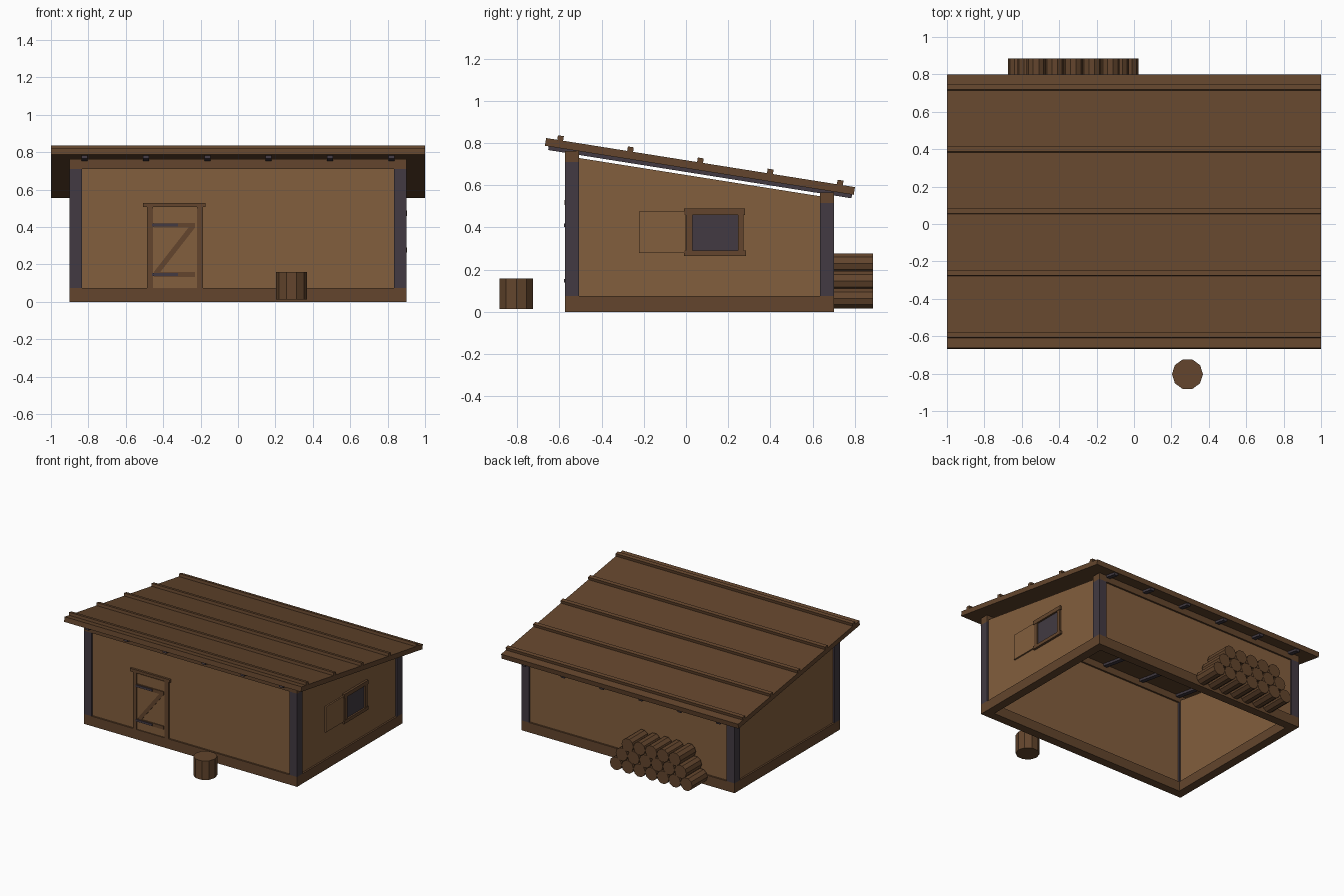
import bpy, bmesh, math
from mathutils import Matrix, Vector

if "Cube" in bpy.data.objects:
    bpy.data.objects.remove(bpy.data.objects["Cube"])


def material(name, rgb):
    m = bpy.data.materials.new(name)
    m.diffuse_color = (*rgb, 1)
    m.use_nodes = True
    m.node_tree.nodes["Principled BSDF"].inputs["Base Color"].default_value = m.diffuse_color
    return m


PANEL = material("light wood panel", (0.225, 0.112, 0.047))
TIMBER = material("brown timber", (0.125, 0.060, 0.026))
DARK = material("dark slate", (0.054, 0.042, 0.054))


def finish(name, bm, mat):
    bmesh.ops.recalc_face_normals(bm, faces=bm.faces[:])
    mesh = bpy.data.meshes.new(name)
    bm.to_mesh(mesh)
    bm.free()
    mesh.materials.append(mat)
    obj = bpy.data.objects.new(name, mesh)
    bpy.context.collection.objects.link(obj)
    return obj


def box(name, x, y, z, mat, tilt=0.0):
    """Box from (min, max) ranges, tilted about x through its centre."""
    bm = bmesh.new()
    size = [r[1] - r[0] for r in (x, y, z)]
    mid = Vector([(r[0] + r[1]) / 2 for r in (x, y, z)])
    mat4 = Matrix.Translation(mid) @ Matrix.Rotation(tilt, 4, 'X') @ Matrix.Diagonal((*size, 1))
    bmesh.ops.create_cube(bm, size=1, matrix=mat4)
    return finish(name, bm, mat)


def cylinder(name, loc, radius, depth, mat, along_y=False):
    bm = bmesh.new()
    m = Matrix.Translation(loc)
    if along_y:
        m = m @ Matrix.Rotation(math.pi / 2, 4, 'X')
    # first vertex of the ring points along local y
    m = m @ Matrix.Rotation(math.pi / 2, 4, 'Z')
    bmesh.ops.create_cone(bm, cap_ends=True, segments=10, radius1=radius,
                          radius2=radius, depth=depth, matrix=m)
    return finish(name, bm, mat)


def prism(name, points, axis, lo, hi, mat):
    """Extrude a 2D outline (other two axes) along axis 'x' or 'y'."""
    bm = bmesh.new()
    def place(p, d):
        return (d, p[0], p[1]) if axis == 'x' else (p[0], d, p[1])
    a = [bm.verts.new(place(p, lo)) for p in points]
    b = [bm.verts.new(place(p, hi)) for p in points]
    bm.faces.new(a)
    bm.faces.new(b[::-1])
    for i in range(len(a)):
        j = (i + 1) % len(a)
        bm.faces.new((a[i], b[i], b[j], a[j]))
    return finish(name, bm, mat)


# Main dimensions
W, T, R = 0.90, 0.066, 0.013          # half width, post size, wall recess
YF, YB = -0.573, 0.70                 # front and back faces
SILL, FRONT_H, BACK_H = 0.075, 0.71, 0.517

# Sill ring
box("front_sill", (-W, W), (YF, YF + T), (0, SILL), TIMBER)
box("back_sill", (-W, W), (YB - T, YB), (0, SILL), TIMBER)

# Sides: sills, posts and sloped walls
for side, s in (("left", -1), ("right", 1)):
    outer = tuple(sorted((s * W, s * (W - T))))
    box(side + "_sill", outer, (YF + T, YB - T), (0, SILL), TIMBER)
    box(side + "_front_post", outer, (YF, YF + T), (SILL, FRONT_H), DARK)
    box(side + "_back_post", outer, (YB - T, YB), (SILL, BACK_H), DARK)
    y0, y1 = YF + T, YB - T
    prism(side + "_wall", [(y0, SILL), (y1, SILL), (y1, 0.548), (y0, 0.729)], 'x',
          s * (W - R), s * (W - T + R), PANEL)

# Front and back walls with top beams
inner = (-W + T, W - T)
box("front_wall", inner, (YF + R, YF + T - R), (SILL, FRONT_H), PANEL)
box("back_wall", inner, (YB - T + R, YB - R), (SILL, BACK_H), PANEL)
box("front_beam", (-W, W), (YF, YF + T), (FRONT_H, 0.763), TIMBER)
box("back_beam", (-W, W), (YB - T, YB), (BACK_H, 0.566), TIMBER)

# Roof, rafters and battens share one slope
SLOPE = 0.159
TILT = -math.atan(SLOPE)


def roof_box(name, x, yc, length, lift, thick, mat):
    zc = 0.681 - SLOPE * yc + lift + thick / 2
    half = length / 2 / math.cos(TILT)
    box(name, x, (yc - half, yc + half), (zc - thick / 2, zc + thick / 2), mat, TILT)


roof_box("roof", (-1, 1), 0.066, 1.462, 0, 0.037, TIMBER)
for i in range(6):
    x = -0.82 + 0.328 * i
    roof_box("rafter_%d" % (i + 1), (x - 0.016, x + 0.016), 0.067, 1.436, -0.018, 0.019, DARK)
for i in range(5):
    roof_box("batten_%d" % (i + 1), (-1, 1), -0.594 + 0.331 * i, 0.028, 0.035, 0.024, TIMBER)

# Door with frame, ledges, brace and strap hinges
WF = YF + R                            # face of the front wall
box("door_panel", (-0.455, -0.22), (WF - 0.006, WF + 0.01), (SILL, 0.50), PANEL)
for name, x in (("left", (-0.487, -0.455)), ("right", (-0.22, -0.187))):
    box("door_jamb_" + name, x, (YF, WF + 0.01), (SILL, 0.507), TIMBER)
box("door_lintel", (-0.508, -0.173), (YF - 0.003, WF + 0.01), (0.507, 0.53), TIMBER)
for i, z in enumerate((0.147, 0.41)):
    box("door_ledge_%d" % (i + 1), (-0.45, -0.23), (YF + 0.001, WF), (z - 0.013, z + 0.013), TIMBER)
    box("door_hinge_%d" % (i + 1), (-0.46, -0.32), (YF - 0.005, WF), (z - 0.008, z + 0.008), DARK)
prism("door_brace", [(-0.45, 0.16), (-0.415, 0.16), (-0.23, 0.397), (-0.265, 0.397)], 'y',
      YF + 0.002, WF, TIMBER)

# Window and open shutter on the right wall
WX = W - R
box("window_glass", (WX - 0.004, WX + 0.004), (0.03, 0.247), (0.29, 0.46), DARK)
for name, y in (("front", (0.0, 0.03)), ("back", (0.247, 0.273))):
    box("window_jamb_" + name, (WX - 0.004, W + 0.001), y, (0.29, 0.46), TIMBER)
box("window_lintel", (WX - 0.004, W + 0.004), (-0.01, 0.28), (0.46, 0.49), TIMBER)
box("window_sill", (WX - 0.004, W + 0.004), (-0.01, 0.283), (0.265, 0.29), TIMBER)
box("window_shutter", (WX - 0.004, W - 0.002), (-0.222, -0.003), (0.28, 0.475), PANEL)

# Chopping block in front
cylinder("chopping_block", (0.286, -0.803, 0.0865), 0.083, 0.145, TIMBER)

# Stacked firewood behind
for row in range(3):
    count = 7 - row
    for i in range(count):
        x = -0.325 + (i - (count - 1) / 2) * 0.0993
        cylinder("log_%d_%d" % (row + 1, i + 1), (x, 0.793, 0.064 + row * 0.083),
                 0.05, 0.186, TIMBER, along_y=True)
